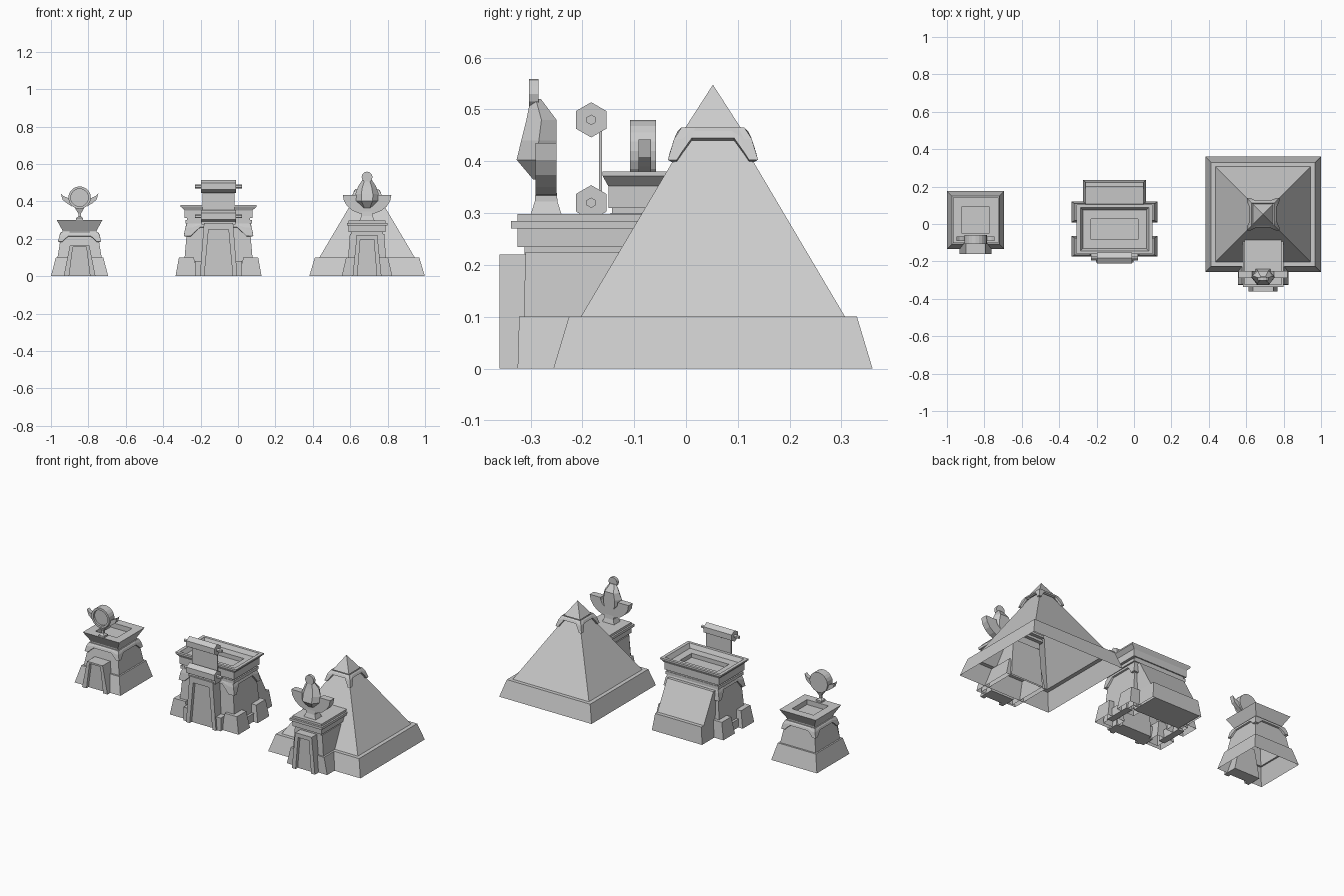
import bpy, bmesh, math
from mathutils import Vector

cube = bpy.data.objects.get("Cube")
if cube:
    bpy.data.objects.remove(cube)

stone = bpy.data.materials.new("grey_stone")
stone.use_nodes = True
grey = (0.6, 0.6, 0.6, 1)
stone.diffuse_color = grey
stone.node_tree.nodes["Principled BSDF"].inputs["Base Color"].default_value = grey


def finish(name, bm, recalc=True):
    bmesh.ops.remove_doubles(bm, verts=bm.verts, dist=0.0002)
    if recalc:
        bmesh.ops.recalc_face_normals(bm, faces=bm.faces)
    mesh = bpy.data.meshes.new(name)
    bm.to_mesh(mesh)
    bm.free()
    mesh.materials.append(stone)
    ob = bpy.data.objects.new(name, mesh)
    bpy.context.collection.objects.link(ob)
    return ob


def loft(name, cx, cy, rings, bottom=False, top=True):
    """Stack of rectangles: (half x, half y, z[, y shift])."""
    bm = bmesh.new()
    loops = []
    for hx, hy, z, *shift in rings:
        y = cy + (shift[0] if shift else 0)
        loops.append([bm.verts.new((cx + sx * hx, y + sy * hy, z))
                      for sx, sy in ((-1, -1), (1, -1), (1, 1), (-1, 1))])
    for a, b in zip(loops, loops[1:]):
        for i in range(4):
            j = (i + 1) % 4
            bm.faces.new((a[i], a[j], b[j], b[i]))
    if top:
        bm.faces.new(loops[-1])
    if bottom:
        bm.faces.new(loops[0][::-1])
    return finish(name, bm, False)


def box(name, x0, x1, y0, y1, z0, z1):
    hx, hy = (x1 - x0) / 2, (y1 - y0) / 2
    return loft(name, x0 + hx, y0 + hy, [(hx, hy, z0), (hx, hy, z1)], True)


def prism(name, pts, a, b, axis="y"):
    """Extrude a closed outline along y (points are x, z) or x (points are y, z)."""
    bm = bmesh.new()
    put = (lambda p, t: (p[0], t, p[1])) if axis == "y" else (lambda p, t: (t, p[0], p[1]))
    ends = [[bm.verts.new(put(p, t)) for p in pts] for t in (a, b)]
    n = len(pts)
    for i in range(n):
        j = (i + 1) % n
        bm.faces.new((ends[0][i], ends[0][j], ends[1][j], ends[1][i]))
    for e in ends:
        bm.faces.new(e)
    return finish(name, bm)


def circle(cx, cz, r, n, start=0.0):
    return [(cx + r * math.cos(start + math.tau * i / n),
             cz + r * math.sin(start + math.tau * i / n)) for i in range(n)]


def collar(name, cx, cy, top, low, z_top, z_low, arch):
    """Band round a tapered block, with a leg hanging at each corner."""
    bm = bmesh.new()
    drops = [(-1, 1), (-0.8, 1), (-0.72, 0.75), (-0.55, arch)]
    cols = drops + [(-u, d) for u, d in reversed(drops)]

    def point(u, f, side):
        k = f ** 0.6
        hx, hy = (t + (l - t) * k for t, l in zip(top, low))
        z = z_top + (z_low - z_top) * f
        x, y = ((u * hx, -hy), (hx, u * hy), (-u * hx, hy), (-hx, -u * hy))[side]
        return cx + x, cy + y, z

    for side in range(4):
        grid = [[bm.verts.new(point(u, d * f, side)) for f in (0, 0.35, 1)] for u, d in cols]
        for a, b in zip(grid, grid[1:]):
            for i in range(2):
                bm.faces.new((a[i + 1], b[i + 1], b[i], a[i]))
    ob = finish(name, bm, False)
    mod = ob.modifiers.new("thickness", "SOLIDIFY")
    mod.thickness = 0.012
    mod.offset = -1


def door(name, cx, y0, y1, outer, inner, h, hi):
    """Tapered door frame with a recessed panel; outer and inner are (foot, head) half widths."""
    (a, b), (c, d) = outer, inner
    prism(name + "_frame", [(cx - a, 0), (cx - b, h), (cx + b, h), (cx + a, 0), (cx + c, 0),
                            (cx + d, hi), (cx - d, hi), (cx - c, 0)], y0, y1)
    prism(name + "_panel", [(cx - c, 0), (cx - d, hi), (cx + d, hi), (cx + c, 0)], y0 + 0.02, y1)


# Small shrine
AX, AY = -0.847, 0.021
loft("shrine_plinth", AX, AY, [(0.153, 0.155, 0), (0.127, 0.129, 0.1), (0.118, 0.118, 0.1)], top=False)
loft("shrine_body", AX, AY, [(0.118, 0.118, 0.1), (0.096, 0.096, 0.235)])
collar("shrine_collar", AX, AY, (0.099, 0.099), (0.115, 0.115), 0.235, 0.185, 0.4)
loft("shrine_cornice", AX, AY, [(0.09, 0.09, 0.225), (0.09, 0.09, 0.242), (0.122, 0.122, 0.3),
                                (0.072, 0.072, 0.3), (0.072, 0.072, 0.27)])
door("shrine_door", AX, -0.16, -0.07, (0.085, 0.052), (0.056, 0.036), 0.165, 0.155)

# Sun disc with horns on a small stand
SZ = 0.42
bm = bmesh.new()
profile = [(0, -0.058), (0.06, -0.058), (0.06, -0.108), (0.047, -0.108), (0.047, -0.095), (0, -0.095)]
vs = [bm.verts.new((AX + r, y, SZ)) for r, y in profile]
es = [bm.edges.new(p) for p in zip(vs, vs[1:])]
bmesh.ops.spin(bm, geom=vs + es, cent=(AX, 0, SZ), axis=(0, 1, 0), angle=math.tau, steps=20)
finish("sun_disc", bm)
for s, side in ((1, "left"), (-1, "right")):
    horn = [(0.04, -0.048), (0.068, -0.03), (0.09, -0.012), (0.101, 0.022),
            (0.085, 0.008), (0.07, 0.002), (0.05, -0.01)]
    prism(side + "_horn", [(AX + s * x, SZ + z) for x, z in horn], -0.092, -0.068)
loft("disc_stand", AX, -0.08, [(0.018, 0.018, 0.3), (0.018, 0.018, 0.31), (0.007, 0.007, 0.32),
                               (0.007, 0.007, 0.335), (0.025, 0.018, 0.365)], True)

# Middle hall
BX, BY = -0.104, -0.028
loft("hall_body", BX, BY, [(0.19, 0.125, 0), (0.165, 0.108, 0.29)])
loft("hall_ledge", BX, BY, [(0.178, 0.118, 0.282), (0.178, 0.118, 0.3)], True)
collar("hall_collar", BX, BY, (0.168, 0.112), (0.186, 0.126), 0.284, 0.215, 0.3)
loft("hall_cornice", BX, BY, [(0.168, 0.115, 0.295), (0.168, 0.115, 0.31), (0.182, 0.122, 0.31),
                              (0.182, 0.122, 0.352), (0.203, 0.133, 0.372), (0.203, 0.133, 0.38),
                              (0.183, 0.116, 0.38), (0.17, 0.104, 0.355), (0.125, 0.056, 0.355),
                              (0.125, 0.056, 0.33)])
for s, side in ((1, "left"), (-1, "right")):
    for y, end in ((BY - 0.092, "front"), (BY + 0.092, "back")):
        loft(f"hall_{end}_{side}_plinth", BX + s * 0.172, y,
             [(0.058, 0.055, 0), (0.04, 0.045, 0.1)])
    box(f"hall_{side}_sill", BX + s * 0.18 - 0.02, BX + s * 0.18 + 0.02, BY - 0.08, BY + 0.08, 0, 0.05)
    box(f"door_{side}_block", BX + s * 0.105 - 0.02, BX + s * 0.105 + 0.02, -0.195, -0.12, 0, 0.08)

# Sloping rear annexe
prism("rear_annexe", [(0.06, 0), (0.235, 0), (0.222, 0.1), (0.2, 0.1), (0.108, 0.27), (0.06, 0.27)],
      BX - 0.155, BX + 0.155, "x")
loft("rear_plinth", BX, 0.15, [(0.168, 0.085, 0), (0.155, 0.073, 0.1)])
door("hall_door", BX, -0.205, -0.1, (0.1, 0.078), (0.076, 0.053), 0.285, 0.25)
box("door_lintel", BX - 0.09, BX + 0.09, -0.195, -0.12, 0.275, 0.298)

# Hanging scroll
for z, level in ((0.48, "upper"), (0.32, "lower")):
    prism(level + "_scroll_roll", circle(-0.183, z, 0.034, 6, math.pi / 2), BX - 0.094, BX + 0.094, "x")
    prism(level + "_scroll_rod", circle(-0.183, z, 0.01, 6, math.pi / 2), BX - 0.125, BX + 0.125, "x")
box("scroll_sheet", BX - 0.085, BX + 0.085, -0.168, -0.162, 0.32, 0.48)

# Great pyramid
PX, PY = 0.69, 0.052
loft("pyramid_plinth", PX, PY, [(0.309, 0.308, 0), (0.279, 0.278, 0.1), (0.255, 0.255, 0.1)], top=False)
loft("pyramid_slopes", PX, PY, [(0.255, 0.255, 0.1), (0.045, 0.045, 0.455)])
loft("capstone", PX, PY, [(0.054, 0.054, 0.464), (0.0005, 0.0005, 0.547)], True)
collar("pyramid_collar", PX, PY, (0.061, 0.061), (0.087, 0.087), 0.465, 0.403, 0.32)

# Pyramid gatehouse
loft("gate_plinth", PX, -0.2, [(0.135, 0.125, 0), (0.112, 0.122, 0.1)])
loft("gate_body", PX, -0.19, [(0.108, 0.125, 0), (0.092, 0.12, 0.225)])
for name, hx, front, back, z0, z1 in (
        ("gate_neck", 0.085, -0.312, -0.08, 0.22, 0.237),
        ("gate_frieze", 0.098, -0.325, -0.08, 0.235, 0.27),
        ("gate_cornice", 0.108, -0.338, -0.06, 0.27, 0.285),
        ("gate_roof", 0.098, -0.325, -0.04, 0.285, 0.298)):
    box(name, PX - hx, PX + hx, front, back, z0, z1)
door("gate_door", PX, -0.36, -0.27, (0.077, 0.055), (0.052, 0.036), 0.22, 0.195)

# Winged beetle statue
loft("statue_pedestal", PX, -0.27, [(0.04, 0.03, 0.297), (0.03, 0.022, 0.322), (0.03, 0.02, 0.345)], True)
WZ, N = 0.435, 10
arc = [math.pi + math.pi * i / N for i in range(N + 1)]
prism("beetle_wings", [(PX + 0.13 * math.cos(a), WZ + 0.105 * math.sin(a)) for a in arc]
      + [(PX + 0.058 * math.cos(a), WZ + 0.055 * math.sin(a)) for a in reversed(arc)], -0.29, -0.25)
bm = bmesh.new()
# Body rings: half width, front y, back y, height
body = [(0.03, -0.295, -0.25, 0.365), (0.06, -0.327, -0.25, 0.403), (0.062, -0.318, -0.25, 0.44),
        (0.048, -0.308, -0.25, 0.48), (0.022, -0.3, -0.28, 0.52)]
loops = []
for w, f, b, z in body:
    loops.append([bm.verts.new((PX + x * w, y, z)) for x, y in
                  ((-0.5, f), (0.5, f), (1, (f + b) / 2), (0.6, b), (-0.6, b), (-1, (f + b) / 2))])
for a, b in zip(loops, loops[1:]):
    for i in range(6):
        j = (i + 1) % 6
        bm.faces.new((a[i], a[j], b[j], b[i]))
bm.faces.new(loops[0])
bm.faces.new(loops[-1])
finish("beetle_body", bm)
prism("statue_disc", circle(PX, 0.53, 0.029, 12), -0.303, -0.285)
